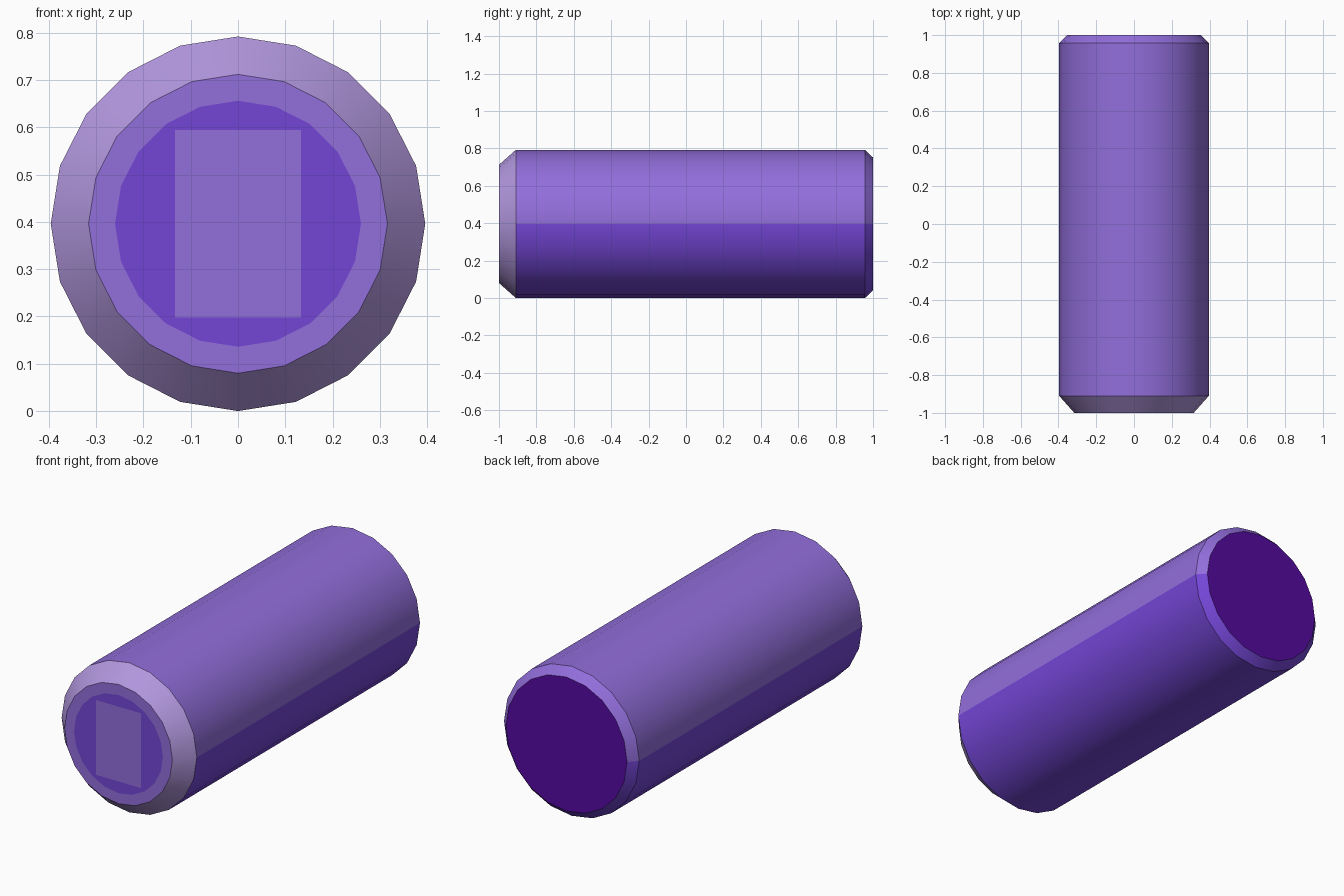
import bpy, bmesh, math
from mathutils import Vector

if "Cube" in bpy.data.objects:
    bpy.data.objects.remove(bpy.data.objects["Cube"])

SIDES, R = 20, 0.396


def srgb(r, g, b):
    def lin(c):
        c /= 255
        return c / 12.92 if c <= 0.04045 else ((c + 0.055) / 1.055) ** 2.4
    return (lin(r), lin(g), lin(b), 1)


def material(name, rgb):
    m = bpy.data.materials.new(name)
    m.diffuse_color = srgb(*rgb)
    m.use_nodes = True
    m.node_tree.nodes["Principled BSDF"].inputs["Base Color"].default_value = m.diffuse_color
    return m


LIGHT, DARK, LAVENDER, INDIGO = range(4)
mats = [material("light purple", (146, 110, 219)),
        material("deep purple", (116, 70, 214)),
        material("pale lavender", (178, 151, 222)),
        material("indigo", (85, 10, 160))]

# Profile rings from front disc to back cap: (y, radius)
profile = [(-1, 0.26), (-1, 0.316), (-0.91, R), (0.957, R), (1, 0.355)]

bm = bmesh.new()
rings = []
for y, r in profile:
    rings.append([bm.verts.new((r * math.cos(2 * math.pi * i / SIDES), y,
                                R + r * math.sin(2 * math.pi * i / SIDES)))
                  for i in range(SIDES)])

# Walls: front ring, lavender bevel, two-tone barrel and two-tone back bevel
for k in range(len(rings) - 1):
    for i in range(SIDES):
        j = (i + 1) % SIDES
        f = bm.faces.new((rings[k][i], rings[k][j], rings[k + 1][j], rings[k + 1][i]))
        upper = f.calc_center_median().z > R
        f.material_index = (LIGHT, LAVENDER)[k] if k < 2 else (LIGHT if upper else DARK)
        f.smooth = k > 0

# Back cap
bm.faces.new(rings[-1]).material_index = INDIGO

# Front disc, cut so the centre rectangle is its own face
disc = [bm.faces.new(rings[0])]
disc[0].material_index = DARK
HX, HZ = 0.133, 0.198
for co, no in (((-HX, 0, R), (1, 0, 0)), ((HX, 0, R), (1, 0, 0)),
               ((0, 0, R - HZ), (0, 0, 1)), ((0, 0, R + HZ), (0, 0, 1))):
    disc = [f for f in bm.faces if f.material_index == DARK
            and all(v.co.y < -0.999 for v in f.verts)]
    geom = set(disc)
    for f in disc:
        geom.update(f.edges)
        geom.update(f.verts)
    bmesh.ops.bisect_plane(bm, geom=list(geom), plane_co=Vector(co), plane_no=Vector(no))
for f in bm.faces:
    c = f.calc_center_median()
    if c.y < -0.999 and abs(c.x) < HX and abs(c.z - R) < HZ:
        f.material_index = LIGHT

bmesh.ops.recalc_face_normals(bm, faces=bm.faces)
me = bpy.data.meshes.new("cylinder_body")
bm.to_mesh(me)
bm.free()
for m in mats:
    me.materials.append(m)
ob = bpy.data.objects.new("cylinder_body", me)
bpy.context.collection.objects.link(ob)

# Smooth barrel with crisp rims
bpy.context.view_layer.objects.active = ob
ob.select_set(True)
bpy.ops.object.shade_smooth_by_angle(angle=math.radians(30))
